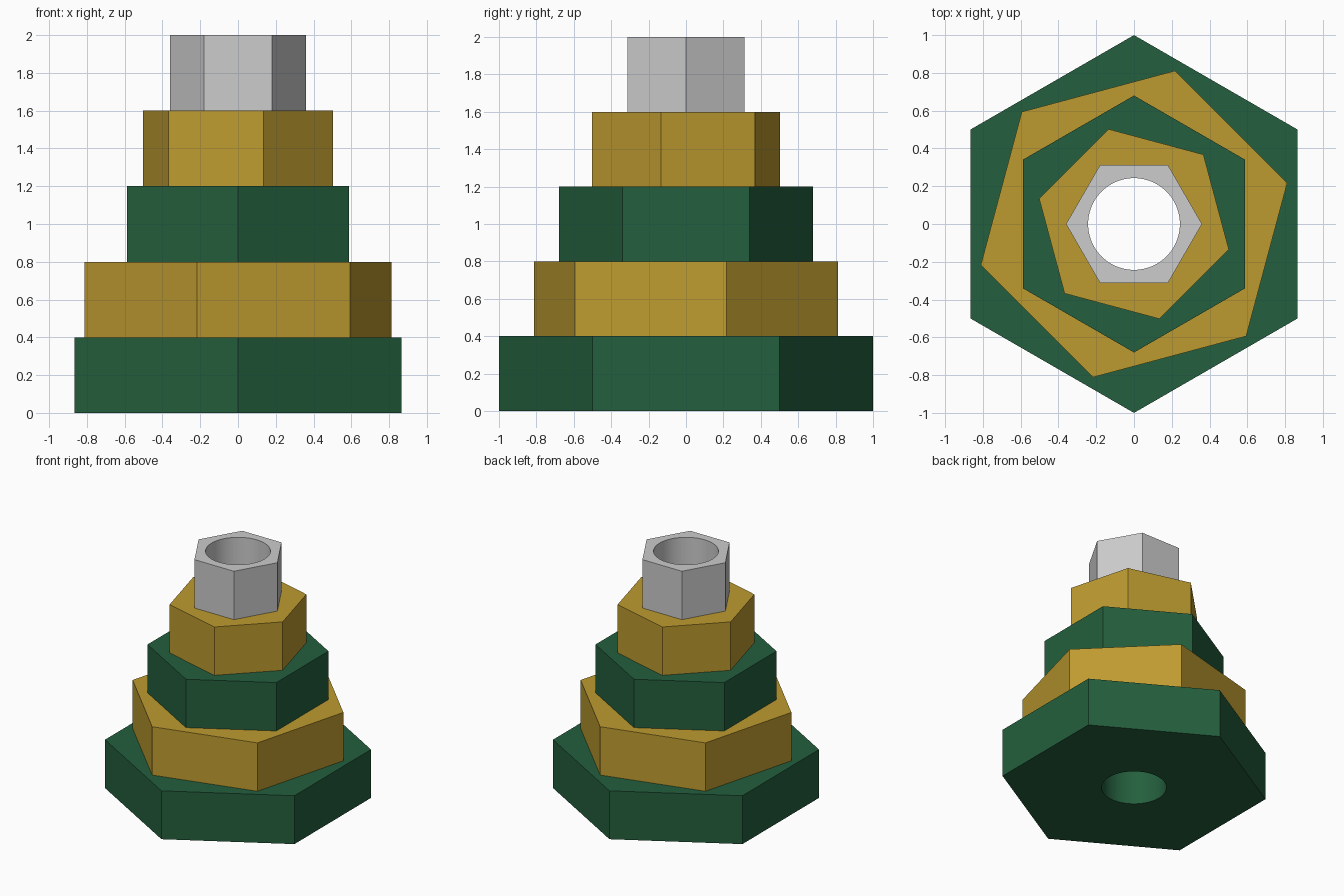
import bpy
import bmesh
from math import cos, sin, radians, tau

cube = bpy.data.objects.get("Cube")
if cube:
    bpy.data.objects.remove(cube, do_unlink=True)

SIDES = 6
ARC = 12                 # bore segments per hexagon side
TIER_HEIGHT = 0.4
BORE_RADIUS = 0.243


def material(name, rgb):
    """Flat material from 0-255 display values."""
    linear = [((c / 255 + 0.055) / 1.055) ** 2.4 for c in rgb] + [1.0]
    mat = bpy.data.materials.new(name)
    mat.use_nodes = True
    mat.diffuse_color = linear
    shader = mat.node_tree.nodes["Principled BSDF"]
    shader.inputs["Base Color"].default_value = linear
    shader.inputs["Roughness"].default_value = 0.6
    return mat


def ring(bm, radius, count, turn, z):
    return [bm.verts.new((radius * cos(turn + tau * i / count),
                          radius * sin(turn + tau * i / count), z))
            for i in range(count)]


def hex_tier(name, radius, degrees, z, mat):
    """Hexagonal prism with a round bore through it."""
    bm = bmesh.new()
    turn = radians(degrees)
    bore_count = SIDES * ARC
    outer = [ring(bm, radius, SIDES, turn, h) for h in (z, z + TIER_HEIGHT)]
    bore = [ring(bm, BORE_RADIUS, bore_count, turn, h) for h in (z, z + TIER_HEIGHT)]

    # Outer walls, and end caps split along the hexagon corners
    for i in range(SIDES):
        j = (i + 1) % SIDES
        bm.faces.new((outer[0][i], outer[0][j], outer[1][j], outer[1][i]))
        for level in (0, 1):
            arc = [bore[level][(i * ARC + k) % bore_count] for k in range(ARC, -1, -1)]
            cap = [outer[level][i], outer[level][j]] + arc
            bm.faces.new(cap if level else cap[::-1])

    # Smooth bore wall
    for i in range(bore_count):
        j = (i + 1) % bore_count
        bm.faces.new((bore[0][j], bore[0][i], bore[1][i], bore[1][j]))

    mesh = bpy.data.meshes.new(name)
    bm.to_mesh(mesh)
    bm.free()
    mesh.materials.append(mat)
    obj = bpy.data.objects.new(name, mesh)
    bpy.context.collection.objects.link(obj)
    bpy.ops.object.select_all(action='DESELECT')
    obj.select_set(True)
    bpy.context.view_layer.objects.active = obj
    bpy.ops.object.shade_smooth_by_angle(angle=radians(30))


green = material("dark green", (36, 95, 61))
gold = material("gold", (190, 155, 48))
silver = material("silver grey", (204, 204, 204))

# Stacked tiers, bottom to top: name, corner radius, corner angle, colour
tiers = [
    ("base_tier", 1.0, 30, green),
    ("second_tier", 0.84, 15, gold),
    ("middle_tier", 0.68, 30, green),
    ("fourth_tier", 0.52, 45, gold),
    ("top_collar", 0.36, 0, silver),
]
for level, (name, radius, degrees, mat) in enumerate(tiers):
    hex_tier(name, radius, degrees, level * TIER_HEIGHT, mat)
